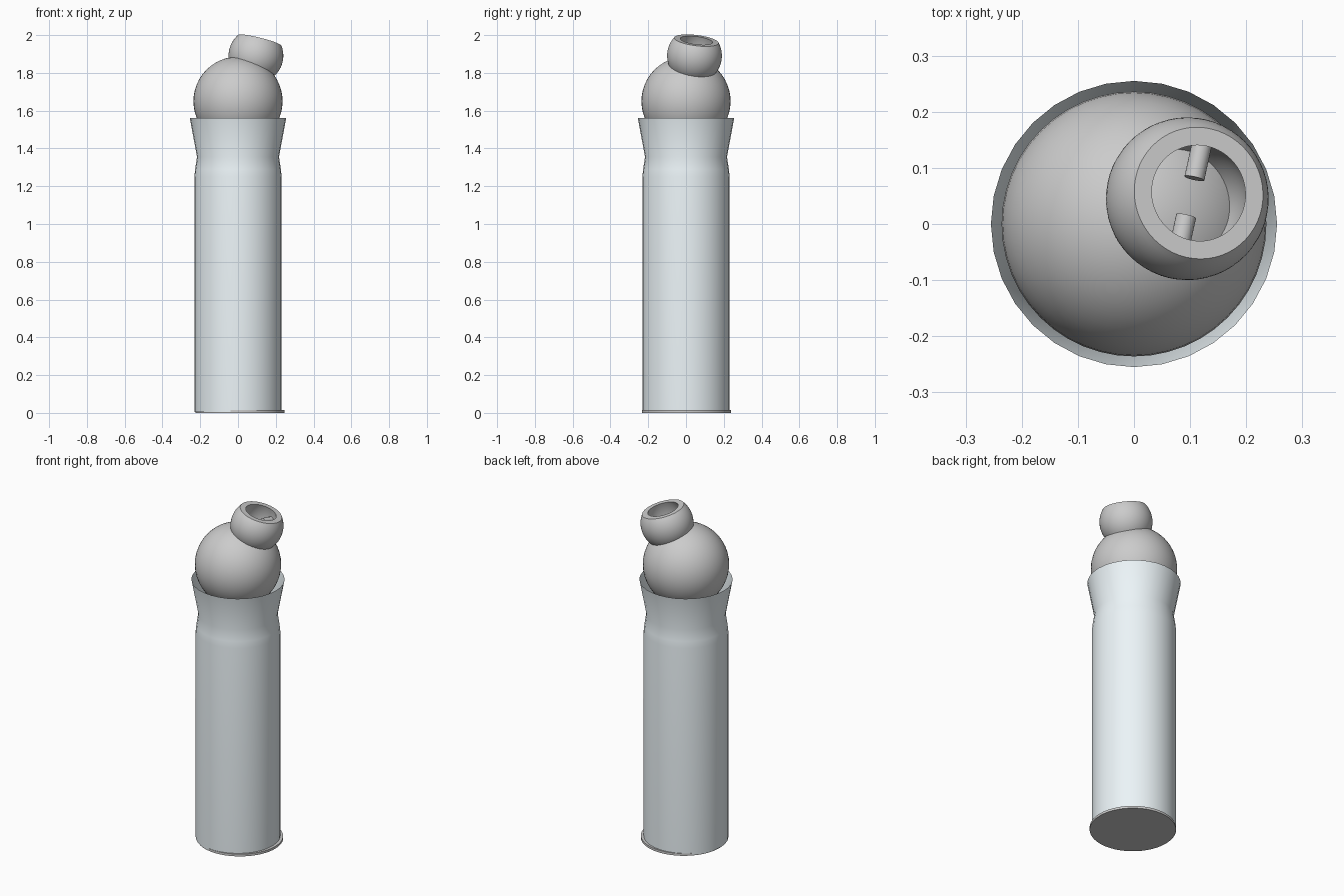
import bpy, bmesh
from math import cos, sin, pi, asin, radians
from mathutils import Vector, Matrix

if "Cube" in bpy.data.objects:
    bpy.data.objects.remove(bpy.data.objects["Cube"])


def finish(bm, name, matrix=Matrix(), color=None):
    mesh = bpy.data.meshes.new(name)
    bm.transform(matrix)
    bm.to_mesh(mesh)
    bm.free()
    ob = bpy.data.objects.new(name, mesh)
    bpy.context.collection.objects.link(ob)
    if color:
        mat = bpy.data.materials.new(name + "_colour")
        mat.diffuse_color = color
        mat.use_nodes = True
        mat.node_tree.nodes["Principled BSDF"].inputs["Base Color"].default_value = mat.diffuse_color
        mesh.materials.append(mat)
    bpy.ops.object.select_all(action='DESELECT')
    ob.select_set(True)
    bpy.context.view_layer.objects.active = ob
    bpy.ops.object.shade_smooth_by_angle(angle=radians(30))
    return ob


def lathe(name, profile, sides, matrix=Matrix(), color=None, closed=False):
    """Revolve (radius, z) points, listed upwards on the outside."""
    bm = bmesh.new()
    rings = [[bm.verts.new((r * cos(2 * pi * i / sides), r * sin(2 * pi * i / sides), z))
              for i in range(sides)] for r, z in profile]
    pairs = list(zip(rings, rings[1:]))
    if closed:
        pairs.append((rings[-1], rings[0]))
    for a, b in pairs:
        for i in range(sides):
            j = (i + 1) % sides
            bm.faces.new((a[i], a[j], b[j], b[i]))
    return finish(bm, name, matrix, color)


def cylinder(name, radius, depth, sides, matrix):
    bm = bmesh.new()
    bmesh.ops.create_cone(bm, cap_ends=True, segments=sides,
                          radius1=radius, radius2=radius, depth=depth)
    return finish(bm, name, matrix)


# Pale tube with narrowed neck and flared open mouth
lathe("tube", [(0.231, 0.005), (0.231, 1.25), (0.227, 1.29), (0.217, 1.355), (0.255, 1.56)],
      32, color=(0.84, 0.91, 0.94, 1))

# Thin base plate, slightly off centre
cylinder("base_plate", 0.236, 0.014, 48, Matrix.Translation((0.011, 0.003, 0.007)))

# Large ball resting in the mouth
bm = bmesh.new()
bmesh.ops.create_uvsphere(bm, u_segments=48, v_segments=24, radius=0.236)
finish(bm, "ball", Matrix.Translation((0, 0, 1.65)))

# Tilted hollow collar: rounded outside, flat rim, bulged inner wall
axis = Vector((0.24, 0.12, 0.963)).normalized()
centre = Vector((0.095, 0.045, 1.891))
tilt = Matrix.Translation(centre) @ axis.to_track_quat('Z', 'Y').to_matrix().to_4x4()
half, R, lim = 0.084, 0.145, asin(0.084 / 0.145)
steps = [-1 + i / 7 for i in range(15)]
outer = [(R * cos(lim * t), R * sin(lim * t)) for t in steps]
inner = [(0.086 + 0.016 * (1 - t * t), half * t) for t in reversed(steps)]
lathe("collar", outer + inner, 56, tilt, closed=True)

# Two opposed pins inside the collar
d = Vector((0.25, 0.97, 0))
d = (d - axis * d.dot(axis)).normalized()
for side, name in ((1, "pin_back"), (-1, "pin_front")):
    pos = centre + axis * 0.022 + d * side * 0.073
    cylinder(name, 0.018, 0.076, 24,
             Matrix.Translation(pos) @ d.to_track_quat('Z', 'Y').to_matrix().to_4x4())
